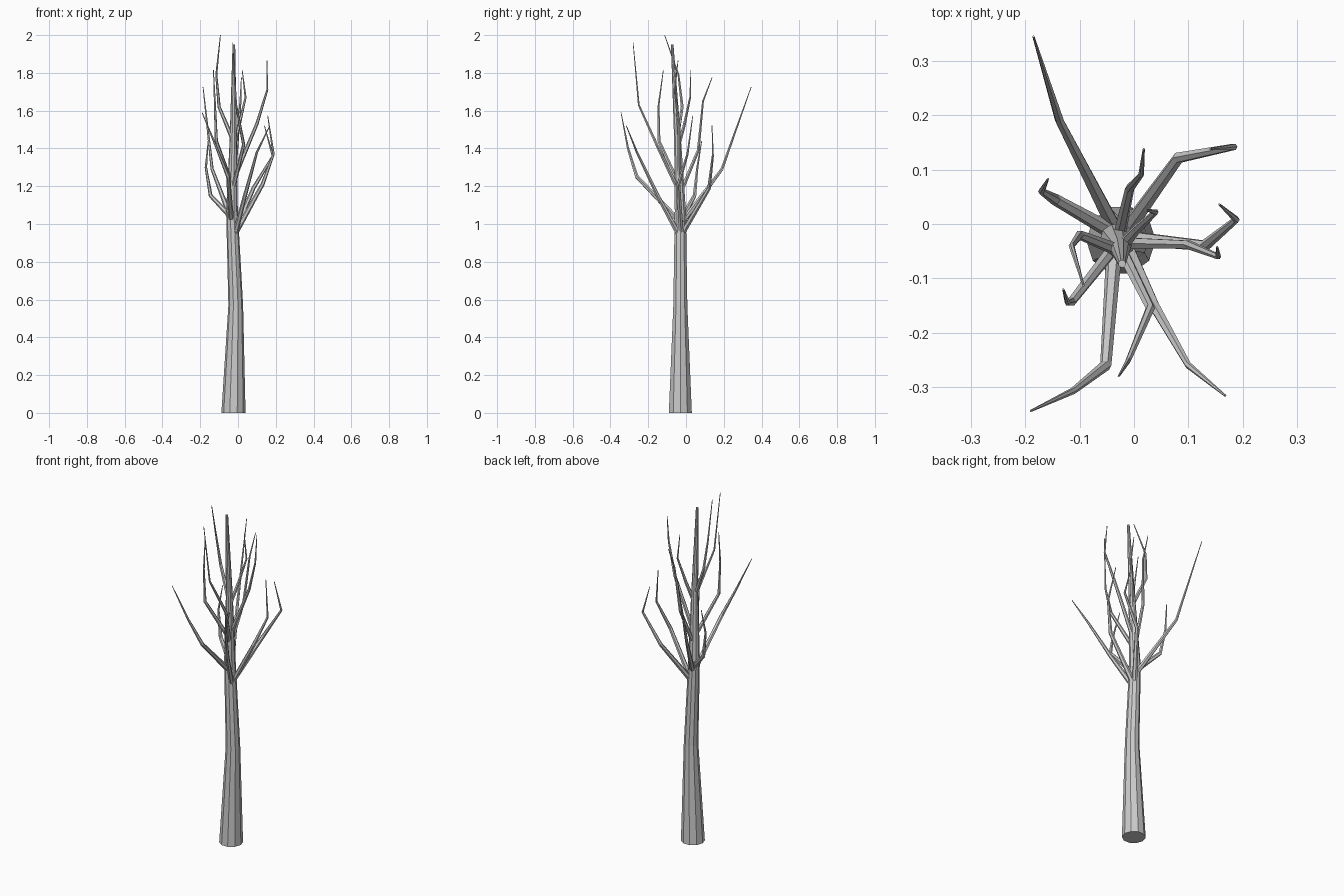
import bpy, bmesh, math
from mathutils import Vector


def tube(name, points, radii, sides):
    """Flat-faced tapered tube along a path, closed at both ends."""
    pts = [Vector(p) for p in points]
    bm = bmesh.new()
    rings = []
    for i, (p, r) in enumerate(zip(pts, radii)):
        d_in = (p - pts[i - 1]).normalized() if i else Vector((0, 0, 0))
        d_out = (pts[i + 1] - p).normalized() if i < len(pts) - 1 else Vector((0, 0, 0))
        d = (d_in + d_out).normalized()
        if i == 0 and p.z == 0:
            d = Vector((0, 0, 1))
        side = Vector((0, 1, 0)).cross(d).normalized()
        up = d.cross(side)
        rings.append([bm.verts.new(p + r * (math.cos(a) * side + math.sin(a) * up))
                      for a in (2 * math.pi * k / sides for k in range(sides))])
    for a, b in zip(rings, rings[1:]):
        for k in range(sides):
            n = (k + 1) % sides
            bm.faces.new((a[k], a[n], b[n], b[k]))
    bm.faces.new(rings[0][::-1])
    bm.faces.new(rings[-1])
    bmesh.ops.recalc_face_normals(bm, faces=bm.faces)
    me = bpy.data.meshes.new(name)
    bm.to_mesh(me)
    bm.free()
    ob = bpy.data.objects.new(name, me)
    bpy.context.collection.objects.link(ob)
    return ob


# Trunk with its thin leader at the top
tube("trunk",
     [(-0.024, -0.03, 0), (-0.012, -0.03, 0.57), (-0.032, -0.03, 1.07),
      (-0.025, -0.045, 1.45), (-0.022, -0.073, 1.95)],
     [0.064, 0.039, 0.031, 0.019, 0.007], 10)

# Branches: start inside the trunk, bend, then tip
branches = {
    "back_left": [(-0.03, -0.02, 1.01), (-0.137, 0.19, 1.29), (-0.185, 0.345, 1.725)],
    "front_left": [(-0.035, -0.03, 1.01), (-0.052, -0.26, 1.25),
                   (-0.112, -0.307, 1.40), (-0.19, -0.344, 1.59)],
    "left": [(-0.03, -0.02, 1.03), (-0.145, 0.045, 1.15),
             (-0.17, 0.06, 1.30), (-0.158, 0.083, 1.44)],
    "back_right": [(-0.02, -0.02, 0.95), (0.082, 0.122, 1.19),
                   (0.184, 0.142, 1.36), (0.14, 0.138, 1.52)],
    "right": [(-0.02, -0.025, 0.94), (0.13, -0.04, 1.21),
              (0.188, 0.008, 1.37), (0.157, 0.036, 1.575)],
    "upper_right": [(-0.025, -0.035, 1.23), (0.10, -0.038, 1.53),
                    (0.155, -0.06, 1.71), (0.153, -0.042, 1.865)],
    "front_right": [(-0.02, -0.03, 0.93), (0.037, -0.15, 1.15),
                    (0.10, -0.26, 1.38), (0.168, -0.316, 1.52)],
    "upper_front": [(-0.03, -0.035, 1.17), (0.03, -0.155, 1.42),
                    (-0.01, -0.25, 1.63), (-0.028, -0.28, 1.96)],
    "upper_left": [(-0.03, -0.035, 1.20), (-0.115, -0.143, 1.44),
                   (-0.122, -0.145, 1.63), (-0.13, -0.12, 1.815)],
    "top_left": [(-0.025, -0.05, 1.44), (-0.10, -0.02, 1.62),
                 (-0.115, -0.04, 1.79), (-0.093, -0.113, 2.0)],
    "upper_back": [(-0.03, -0.035, 1.15), (-0.008, 0.065, 1.39),
                   (0.013, 0.09, 1.65), (0.018, 0.138, 1.775)],
    "top_right": [(-0.025, -0.045, 1.40), (0.005, -0.01, 1.52),
                  (0.04, 0.022, 1.67), (0.022, 0.026, 1.815)],
}
for name, path in branches.items():
    n = len(path) - 1
    base = 0.015 if path[0][2] < 1.1 else 0.012
    radii = [base + (0.002 - base) * i / n for i in range(n + 1)]
    tube(name + "_branch", path, radii, 6)
